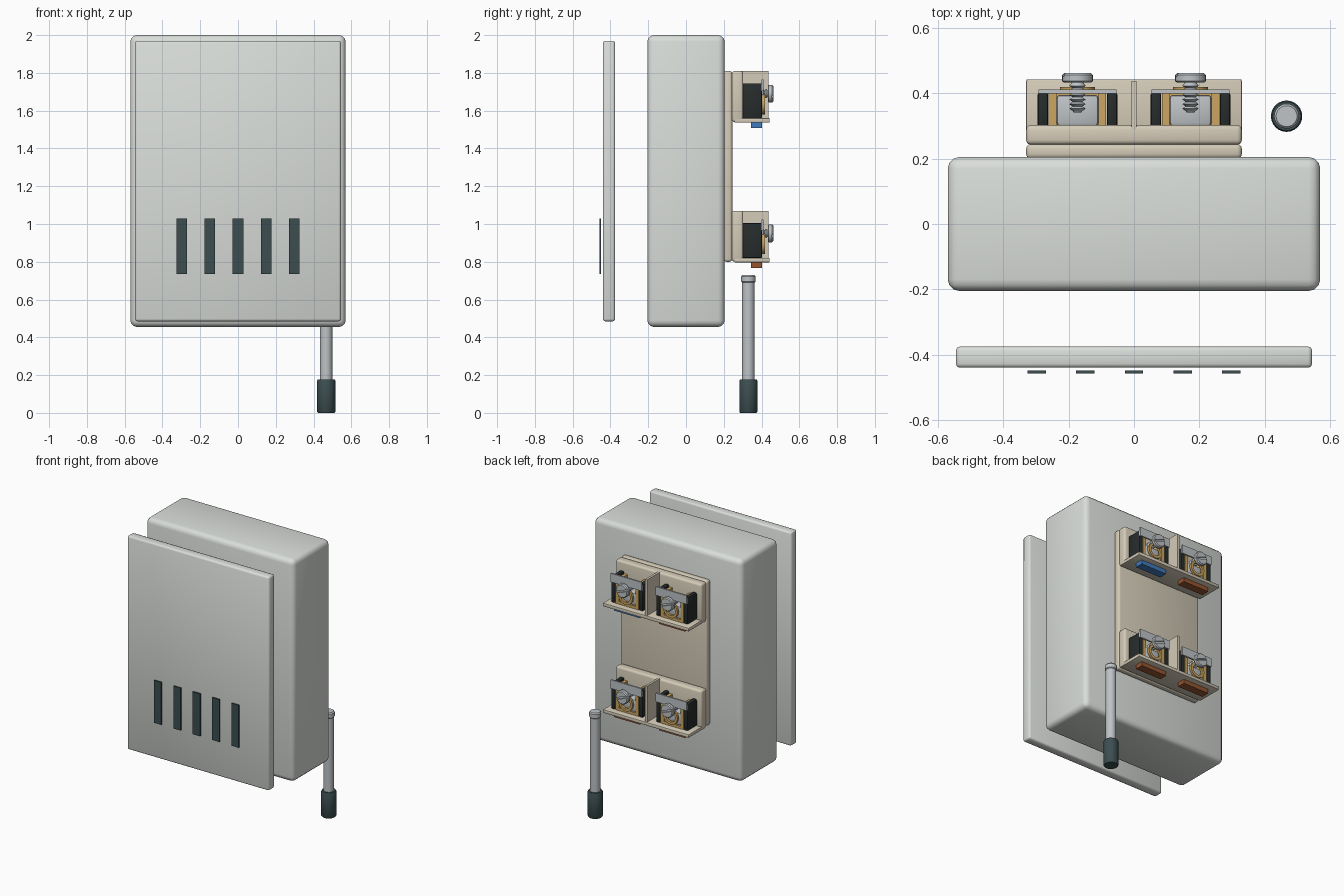
import bpy, bmesh, math
from mathutils import Matrix

if "Cube" in bpy.data.objects:
    bpy.data.objects.remove(bpy.data.objects["Cube"])


def material(name, rgb):
    m = bpy.data.materials.new(name)
    m.diffuse_color = (*rgb, 1)
    m.use_nodes = True
    m.node_tree.nodes["Principled BSDF"].inputs["Base Color"].default_value = m.diffuse_color
    return m


SHELL = material("shell_grey", (0.70, 0.73, 0.70))
DARK = material("dark_slate", (0.045, 0.075, 0.08))
BEIGE = material("beige", (0.66, 0.60, 0.48))
BRASS = material("brass", (0.60, 0.38, 0.12))
BLACK = material("black", (0.02, 0.025, 0.025))
STEEL = material("steel", (0.52, 0.55, 0.57))
BLUE = material("blue", (0.05, 0.20, 0.50))
BROWN = material("brown", (0.30, 0.09, 0.03))


def finish(bm, name, mat):
    bmesh.ops.recalc_face_normals(bm, faces=bm.faces)
    me = bpy.data.meshes.new(name)
    bm.to_mesh(me)
    bm.free()
    ob = bpy.data.objects.new(name, me)
    bpy.context.collection.objects.link(ob)
    me.materials.append(mat)
    return ob


def smooth(ob, angle=35):
    bpy.ops.object.select_all(action='DESELECT')
    ob.select_set(True)
    bpy.context.view_layer.objects.active = ob
    bpy.ops.object.shade_smooth_by_angle(angle=math.radians(angle))


def box(name, x, y, z, mat, bevel=0, segments=3, angle=35):
    """Box from (min, max) ranges, with optional rounded edges."""
    bm = bmesh.new()
    bmesh.ops.create_cube(bm, size=1)
    for v in bm.verts:
        v.co = [r[0] if c < 0 else r[1] for c, r in zip(v.co, (x, y, z))]
    if bevel:
        bmesh.ops.bevel(bm, geom=bm.edges[:], offset=bevel, segments=segments,
                        profile=0.5, affect='EDGES')
    ob = finish(bm, name, mat)
    if bevel:
        smooth(ob, angle)
    return ob


def lathe(name, profile, origin, mat, axis='Z', n=24, closed=False):
    """Revolve (radius, height) points round Z, or round Y for screws."""
    bm = bmesh.new()
    rings = [[bm.verts.new((r * math.cos(2 * math.pi * i / n),
                            r * math.sin(2 * math.pi * i / n), h))
              for i in range(n)] for r, h in profile]
    pairs = list(zip(rings, rings[1:]))
    if closed:
        pairs.append((rings[-1], rings[0]))
    else:
        bm.faces.new(rings[0])
        bm.faces.new(rings[-1])
    for a, b in pairs:
        for i in range(n):
            j = (i + 1) % n
            bm.faces.new((a[i], a[j], b[j], b[i]))
    m = Matrix.Translation(origin)
    if axis == 'Y':
        m = m @ Matrix.Rotation(-math.pi / 2, 4, 'X')
    bmesh.ops.transform(bm, matrix=m, verts=bm.verts)
    ob = finish(bm, name, mat)
    smooth(ob)
    return ob


def cut_slot(head, x, y, z):
    """Diagonal screwdriver slot across a screw head."""
    cutter = box("slot_cutter", (-0.06, 0.06), (-0.01, 0.01), (-0.006, 0.006), DARK)
    cutter.location = (x, y, z)
    cutter.rotation_euler = (0, math.radians(20), 0)
    cutter.hide_render = True
    mod = head.modifiers.new("slot", 'BOOLEAN')
    mod.object = cutter
    mod.solver = 'EXACT'
    bpy.context.view_layer.objects.active = head
    bpy.ops.object.modifier_apply(modifier=mod.name)
    bpy.data.objects.remove(cutter)


# Housing and detached front panel
box("housing", (-0.57, 0.57), (-0.205, 0.205), (0.455, 2.0), SHELL, 0.035, 3, 180)
box("front_panel", (-0.545, 0.545), (-0.44, -0.375), (0.485, 1.97), SHELL, 0.012, 2, 180)
for i in range(5):
    x = (i - 2) * 0.149
    box(f"vent_slot_{i}", (x - 0.028, x + 0.028), (-0.458, -0.449), (0.735, 1.03), DARK)

# Rear mounting plate
box("mounting_plate", (-0.33, 0.33), (0.2, 0.245), (0.8, 1.81), BEIGE, 0.014)


def terminal(tag, cx, z0, mark):
    """One screw clamp; z0 is the bottom of its block."""
    fz, sz = z0 + 0.02, z0 + 0.15
    for s in (-1, 1):
        x = sorted((cx + s * 0.09, cx + s * 0.122))
        box("clamp_wall_" + tag, x, (0.295, 0.403), (fz, z0 + 0.205), BLACK, 0.008, 2)
        x = sorted((cx + s * 0.064, cx + s * 0.088))
        box("brass_cheek_" + tag, x, (0.295, 0.4), (fz, z0 + 0.19), BRASS)
    box("brass_base_" + tag, (cx - 0.065, cx + 0.065), (0.3, 0.4), (fz, fz + 0.02), BRASS)
    box("clamp_block_" + tag, (cx - 0.064, cx + 0.064), (0.3, 0.395),
        (fz + 0.02, z0 + 0.125), STEEL, 0.01, 2)
    box("clamp_bridge_" + tag, (cx - 0.12, cx + 0.12), (0.4, 0.411),
        (z0 + 0.165, z0 + 0.225), STEEL)
    lathe("brass_ring_" + tag, [(0.036, 0), (0.054, 0), (0.054, 0.016), (0.036, 0.016)],
          (cx, 0.403, z0 + 0.095), BRASS, 'Y', closed=True)
    # Threaded screw and slotted head
    thread = [(0.012, 0.342)]
    for k in range(6):
        h = 0.346 + k * 0.014
        thread += [(0.015, h), (0.025, h + 0.007)]
    thread.append((0.015, 0.437))
    lathe("screw_thread_" + tag, thread, (cx, 0, sz), STEEL, 'Y', 16)
    head = lathe("screw_head_" + tag,
                 [(0.042, 0.433), (0.047, 0.437), (0.047, 0.456), (0.041, 0.462)],
                 (cx, 0, sz), STEEL, 'Y')
    cut_slot(head, cx, 0.462, sz)
    # Colour marker under the shelf
    box("wire_marker_" + tag, (cx - 0.1, cx + 0.1), (0.345, 0.402),
        (z0 - 0.032, z0 + 0.002), mark)


# Two terminal blocks, each with two clamps
for row, z0 in (("upper", 1.54), ("lower", 0.8)):
    box("block_back_" + row, (-0.33, 0.33), (0.243, 0.303), (z0, z0 + 0.27), BEIGE, 0.014)
    box("block_shelf_" + row, (-0.33, 0.33), (0.255, 0.443), (z0 - 0.003, z0 + 0.021),
        BEIGE, 0.005, 2)
    box("block_divider_" + row, (-0.008, 0.008), (0.28, 0.437), (z0 + 0.01, z0 + 0.27), BEIGE)
    for side, cx in (("left", -0.173), ("right", 0.173)):
        mark = BLUE if (row, side) == ("upper", "right") else BROWN
        terminal(f"{row}_{side}", cx, z0, mark)

# Probe: steel rod with collar and dark sleeve
P = (0.467, 0.33, 0)
lathe("probe_rod", [(0.033, 0.15), (0.033, 0.695)], P, STEEL)
lathe("probe_collar", [(0.033, 0.69), (0.038, 0.695), (0.038, 0.722), (0.032, 0.73)], P, STEEL)
lathe("probe_sleeve", [(0.044, 0), (0.048, 0.006), (0.048, 0.17), (0.044, 0.178)], P, DARK)
